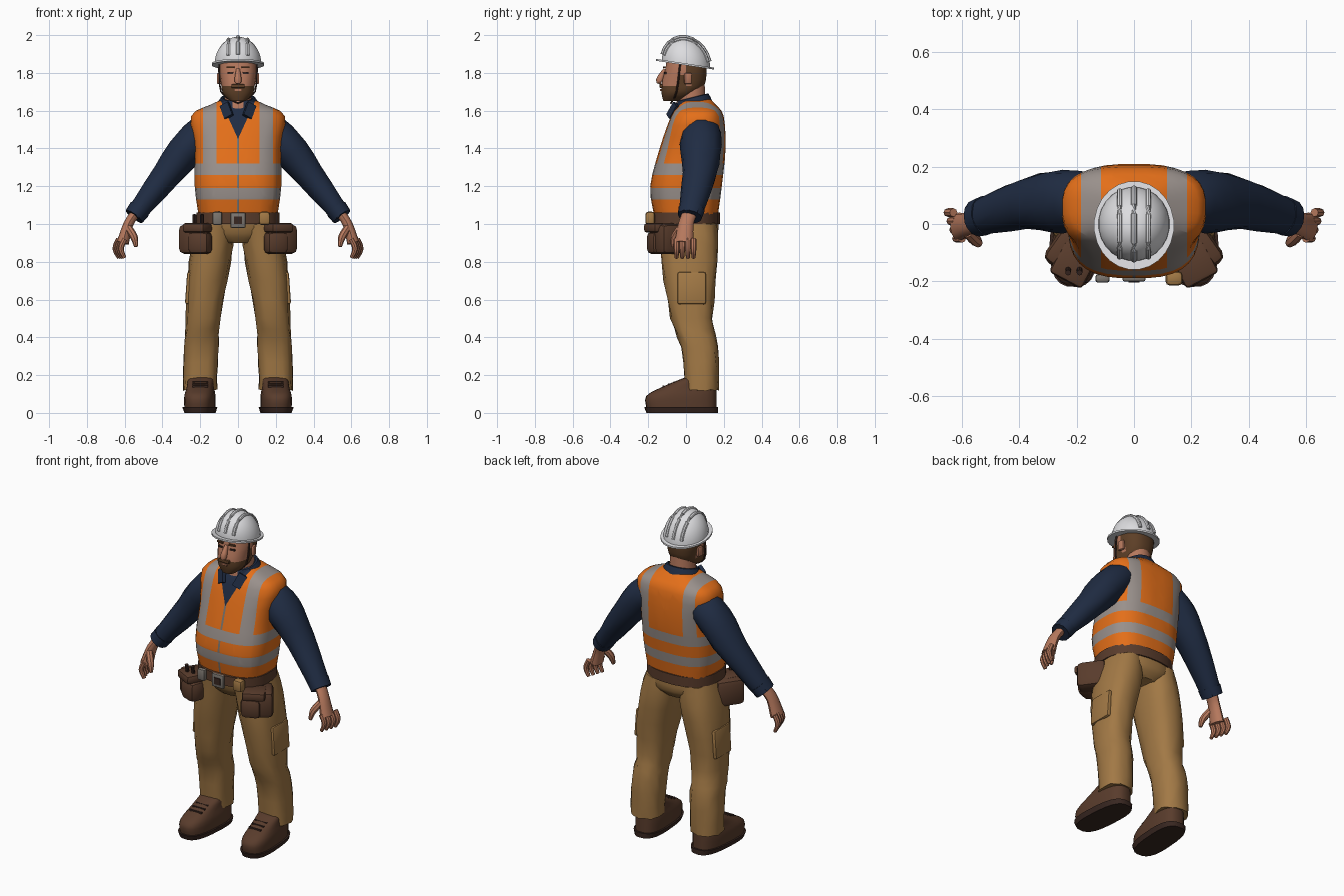
import bpy, bmesh, math, random
from mathutils import Matrix, Vector, Euler

random.seed(4)
if "Cube" in bpy.data.objects:
    bpy.data.objects.remove(bpy.data.objects["Cube"])

COLOURS = {
    "white_shell": (.72, .72, .74), "skin": (.47, .19, .11),
    "brown_hair": (.11, .05, .02), "navy_cloth": (.014, .025, .056),
    "orange_fabric": (.78, .16, .01), "reflective_grey": (.32, .28, .26),
    "brown_leather": (.1, .045, .025), "tan_canvas": (.36, .19, .06),
    "dark_rubber": (.04, .02, .015), "buckle_metal": (.2, .18, .16)}
MATERIALS = {}
for colour_name, rgb in COLOURS.items():
    material = bpy.data.materials.new(colour_name)
    material.use_nodes = True
    material.diffuse_color = (*rgb, 1)
    shader = material.node_tree.nodes["Principled BSDF"]
    shader.inputs["Base Color"].default_value = (*rgb, 1)
    MATERIALS[colour_name] = material


def finish(name, bm, paint, mirror=False, cuts=()):
    """Cut along colour borders, paint faces by rule, make the object."""
    for point, normal in cuts:
        everything = bm.verts[:] + bm.edges[:] + bm.faces[:]
        bmesh.ops.bisect_plane(bm, geom=everything, plane_co=point, plane_no=normal)
    bmesh.ops.recalc_face_normals(bm, faces=bm.faces)
    used = []
    for face in bm.faces:
        colour = paint if isinstance(paint, str) else paint(face.calc_center_median())
        if colour not in used:
            used.append(colour)
        face.material_index = used.index(colour)
    mesh = bpy.data.meshes.new(name)
    bm.to_mesh(mesh)
    bm.free()
    for colour in used:
        mesh.materials.append(MATERIALS[colour])
    part = bpy.data.objects.new(name, mesh)
    bpy.context.collection.objects.link(part)
    if mirror:
        part.modifiers.new("mirror", "MIRROR").use_mirror_merge = False
    bpy.ops.object.select_all(action="DESELECT")
    bpy.context.view_layer.objects.active = part
    part.select_set(True)
    bpy.ops.object.shade_smooth_by_angle(angle=math.radians(40))


def spline(points, steps):
    """Smooth curve through tuples of any length."""
    padded = [points[0], *points, points[-1]]
    curve = []
    for span in zip(padded, padded[1:], padded[2:], padded[3:]):
        for i in range(steps):
            t = i / steps
            ease = t * t * (3 - 2 * t)
            curve.append([b + (c - b) * ease + (c - a) / 2 * t * (1 - t) ** 2
                          - (d - b) / 2 * t * t * (1 - t) for a, b, c, d in zip(*span)])
    return curve + [points[-1]]


def bridge(rings):
    """Join rings of points into a closed skin."""
    bm = bmesh.new()
    loops = [[bm.verts.new(point) for point in ring] for ring in rings]
    for low, high in zip(loops, loops[1:]):
        for i in range(len(low)):
            bm.faces.new((low[i - 1], low[i], high[i], high[i - 1]))
    bm.faces.new(loops[0])
    bm.faces.new(loops[-1])
    return bm


def wobble(amount):
    return Vector([random.uniform(-amount, amount) for axis in range(3)])


def power_of(value, exponent):
    return math.copysign(abs(value) ** exponent, value)


def loft(name, paint, sections, steps=3, sides=24, square=2.4, tilt=0, turn=0,
         folds=0, centre=lambda z: 0, **options):
    """Stack squarish ovals given as (height, half width, front, back)."""
    rings = []
    for z, half, front, back in spline(sections, steps):
        ring = []
        for i in range(sides):
            angle = math.tau * (i + .5) / sides
            x = power_of(math.cos(angle), 2 / square) * half
            y = (front + back + power_of(math.sin(angle), 2 / square) * (back - front)) / 2
            ring.append(Vector((centre(z) + x - turn * y, y + turn * x, z + tilt * y)) + wobble(folds))
        rings.append(ring)
    finish(name, bridge(rings), paint, **options)


def tube(name, paint, path, steps=3, sides=12, flat=1, folds=0, **options):
    """Sweep an oval along (x, y, z, radius); flat squeezes it across y."""
    stations = spline(path, steps)
    rings = []
    for i, (x, y, z, radius) in enumerate(stations):
        ahead = stations[min(i + 1, len(stations) - 1)]
        behind = stations[max(i - 1, 0)]
        along = (Vector(ahead[:3]) - Vector(behind[:3])).normalized()
        guide = Vector((0, 1, 0)) if abs(along.y) < .8 else Vector((1, 0, 0))
        deep = (guide - along * guide.dot(along)).normalized()
        wide = along.cross(deep) * flat
        angles = [math.tau * k / sides for k in range(sides)]
        rings.append([Vector((x, y, z)) + wobble(folds)
                      + (deep * math.cos(a) + wide * math.sin(a)) * radius for a in angles])
    finish(name, bridge(rings), paint, **options)


def box(name, paint, place, size, bevel=0, pitch=0, roll=0, yaw=0, **options):
    bm = bmesh.new()
    rotation = Euler([math.radians(degrees) for degrees in (pitch, roll, yaw)])
    bmesh.ops.create_cube(bm, size=1, matrix=Matrix.LocRotScale(Vector(place), rotation, Vector(size)))
    if bevel:
        bmesh.ops.bevel(bm, geom=bm.edges[:], offset=bevel, segments=2, profile=.5, affect="EDGES")
    finish(name, bm, paint, **options)


def level_cuts(*heights):
    return [((0, 0, z), (0, 0, 1)) for z in heights]


def depth_cuts(*depths):
    return [((0, y, 0), (0, 1, 0)) for y in depths]


def side_cuts(*offsets):
    return [((side * x, 0, 0), (1, 0, 0)) for x in offsets for side in (-1, 1)]


def leg_x(z):
    """Legs splay outward towards the ground."""
    return .2 - .12 * max(z - .15, 0) ** 2


# Trousers and cargo pockets
loft("trouser_seat", "tan_canvas", [(.9, .1, -.1, .13), (.95, .19, -.14, .17), (1.04, .2, -.16, .17)])
loft("trouser_legs", "tan_canvas",
     [(1, .1, -.15, .16), (.8, .11, -.13, .17), (.5, .09, -.08, .14), (.35, .09, -.03, .17), (.12, .09, 0, .17)],
     sides=18, folds=.005, centre=leg_x, mirror=True)
box("cargo_pockets", "tan_canvas", (.26, .03, .66), (.03, .15, .17), bevel=.01, roll=-4, mirror=True)

# Boots
loft("boot_soles", "dark_rubber", [(0, .08, -.21, .17), (.03, .09, -.22, .17)],
     steps=1, square=2.8, turn=.07, centre=leg_x, mirror=True)
loft("boot_uppers", "brown_leather",
     [(.03, .08, -.21, .16), (.09, .08, -.21, .16), (.14, .07, -.12, .16), (.19, .07, 0, .16)],
     square=2.8, turn=.07, centre=leg_x, mirror=True)
for row in range(3):
    box("boot_laces", "dark_rubber", (.2, -.12 + row * .03, .14 + row * .01), (.08, .01, .01), mirror=True)

# Safety vest with reflective tape, zip and open neck
TAPE_HEIGHTS, TAPE_HALF = (1.16, 1.29), .03
STRAP_X, STRAP_HALF = .15, .035
NECK_BASE, NECK_SLOPE, ZIP_HALF = 1.45, 2.2, .006


def vest_paint(spot):
    side = abs(spot.x)
    if spot.y < 0 and spot.z > NECK_BASE + NECK_SLOPE * side:
        return "navy_cloth"
    if any(abs(spot.z - height) < TAPE_HALF for height in TAPE_HEIGHTS):
        return "reflective_grey"
    if spot.y < 0 and side < ZIP_HALF:
        return "buckle_metal"
    if spot.z > max(TAPE_HEIGHTS) and abs(side - STRAP_X) < STRAP_HALF:
        return "reflective_grey"
    return "orange_fabric"


loft("safety_vest", vest_paint,
     [(1.05, .21, -.17, .17), (1.2, .23, -.19, .19), (1.4, .23, -.14, .21),
      (1.57, .25, -.08, .2), (1.63, .15, -.04, .16), (1.66, .08, -.02, .13)],
     sides=32, square=2.8,
     cuts=level_cuts(*[height + edge for height in TAPE_HEIGHTS for edge in (-TAPE_HALF, TAPE_HALF)])
     + side_cuts(ZIP_HALF, STRAP_X - STRAP_HALF, STRAP_X + STRAP_HALF)
     + [((0, 0, NECK_BASE), (side * NECK_SLOPE, 0, -1)) for side in (-1, 1)])


# Shirt collar, open at the throat
def collar_paint(spot):
    return "skin" if spot.y < 0 and abs(spot.x) < .03 else "navy_cloth"


loft("shirt_collar", collar_paint,
     [(1.59, .13, -.06, .15), (1.66, .09, -.05, .12), (1.65, .07, -.04, .1)],
     square=2, tilt=.25, cuts=side_cuts(.03))
box("collar_points", "navy_cloth", (.06, -.07, 1.6), (.05, .02, .08), pitch=-20, roll=28, yaw=20, mirror=True)

# Sleeves and cuffs
tube("sleeves", "navy_cloth",
     [(.17, .08, 1.5, .1), (.25, .08, 1.42, .11), (.38, .07, 1.26, .09), (.55, .02, 1.04, .06)],
     sides=14, flat=.87, folds=.004, mirror=True)
tube("cuffs", "navy_cloth", [(.52, .03, 1.08, .07), (.55, .02, 1.04, .065)], flat=.85, mirror=True)

# Hands
tube("palms", "skin", [(.54, .02, 1.06, .04), (.58, 0, 1, .04), (.61, -.01, .9, .05)], flat=.65, mirror=True)
for finger in range(4):
    x, y = .6 + finger * .01, -.05 + finger * .03
    tube("fingers", "skin", [(x, y, .92, .015), (x + .02, y, .87, .015), (x, y, .82, .01)], sides=8, mirror=True)
tube("thumbs", "skin", [(.58, -.03, .98, .02), (.55, -.06, .93, .02), (.54, -.07, .88, .01)], sides=8, mirror=True)

# Tool belt, buckle, pouches and tools
loft("tool_belt", "brown_leather", [(1, .22, -.19, .18), (1.06, .22, -.19, .18)], steps=1)
box("belt_buckle", "buckle_metal", (0, -.19, 1.02), (.08, .02, .08), bevel=.006)
box("buckle_centre", "dark_rubber", (0, -.2, 1.02), (.04, .01, .04))
box("side_pouches", "brown_leather", (.23, -.08, .92), (.11, .17, .16), bevel=.03, yaw=35, mirror=True)
box("front_pouches", "brown_leather", (.2, -.15, .9), (.12, .1, .12), bevel=.03, yaw=20, mirror=True)
box("pouch_flaps", "brown_leather", (.21, -.14, .98), (.13, .13, .05), bevel=.015, yaw=28, mirror=True)
box("tape_measure", "tan_canvas", (.14, -.19, 1.03), (.06, .05, .07), bevel=.015)
box("belt_clip", "buckle_metal", (-.11, -.19, 1.03), (.05, .03, .07), bevel=.01)
for x in (-.23, -.19):
    tube("tool_handles", "dark_rubber", [(x, -.15, .96, .01), (x, -.17, 1.05, .01)], steps=1, sides=8)

# Head, beard and cropped hair
JAW, TEMPLE, CHEEK, EAR, NAPE = 1.73, 1.79, -.04, 0, .03


def head_paint(spot):
    behind = spot.y > NAPE or spot.y > EAR and spot.z > TEMPLE
    sideburn = CHEEK < spot.y < EAR and spot.z < TEMPLE
    return "brown_hair" if behind or sideburn or spot.z < JAW else "skin"


loft("neck", "skin", [(1.55, .08, -.04, .11), (1.74, .07, -.04, .1)], sides=16, square=2)
loft("head", head_paint,
     [(1.65, .04, -.12, -.04), (1.69, .08, -.13, .05), (1.74, .09, -.13, .1),
      (1.82, .1, -.11, .11), (1.9, .09, -.1, .11)],
     cuts=level_cuts(JAW, TEMPLE) + depth_cuts(CHEEK, EAR, NAPE))
tube("nose", "skin", [(0, -.11, 1.82, .01), (0, -.14, 1.76, .02), (0, -.13, 1.75, .01)], sides=10)
box("moustache", "brown_hair", (0, -.13, JAW), (.07, .02, .02), bevel=.005)
box("lower_lip", "skin", (0, -.13, 1.71), (.04, .015, .01))
box("ears", "skin", (.1, .01, 1.77), (.02, .04, .06), bevel=.009, yaw=12, mirror=True)
box("eyes", "dark_rubber", (.04, -.11, 1.8), (.03, .01, .01), yaw=8, mirror=True)
box("eyebrows", "brown_hair", (.04, -.115, 1.83), (.04, .01, .01), yaw=8, mirror=True)
tube("chin_straps", "dark_rubber", [(.1, -.03, 1.86, .005), (.09, -.05, 1.7, .005), (0, -.08, 1.64, .005)],
     sides=6, mirror=True)

# Hard hat tipped back: brim, dome and raised ribs
RIM, RISE, HALF, LENGTH, TIP = 1.84, .15, .125, .13, -.15
loft("hat_brim", "white_shell", [(RIM, .14, -.16, .15), (RIM + .01, .14, -.16, .15)],
     steps=1, square=2, tilt=TIP)
climb = [math.pi * step / 20 for step in range(10)]
loft("hat_dome", "white_shell",
     [(RIM + RISE * math.sin(a), HALF * math.cos(a), -LENGTH * math.cos(a), LENGTH * math.cos(a)) for a in climb],
     steps=1, square=2, tilt=TIP)
for x in (-.05, 0, .05):
    shrink = math.sqrt(1 - (x / HALF) ** 2)
    arc = [(shrink * LENGTH * math.cos(a), shrink * RISE * math.sin(a))
           for a in (math.pi * step / 12 for step in range(1, 12))]
    tube("hat_rib", "white_shell", [(x, y, RIM + TIP * y + z, .01) for y, z in arc], steps=1, sides=8)
